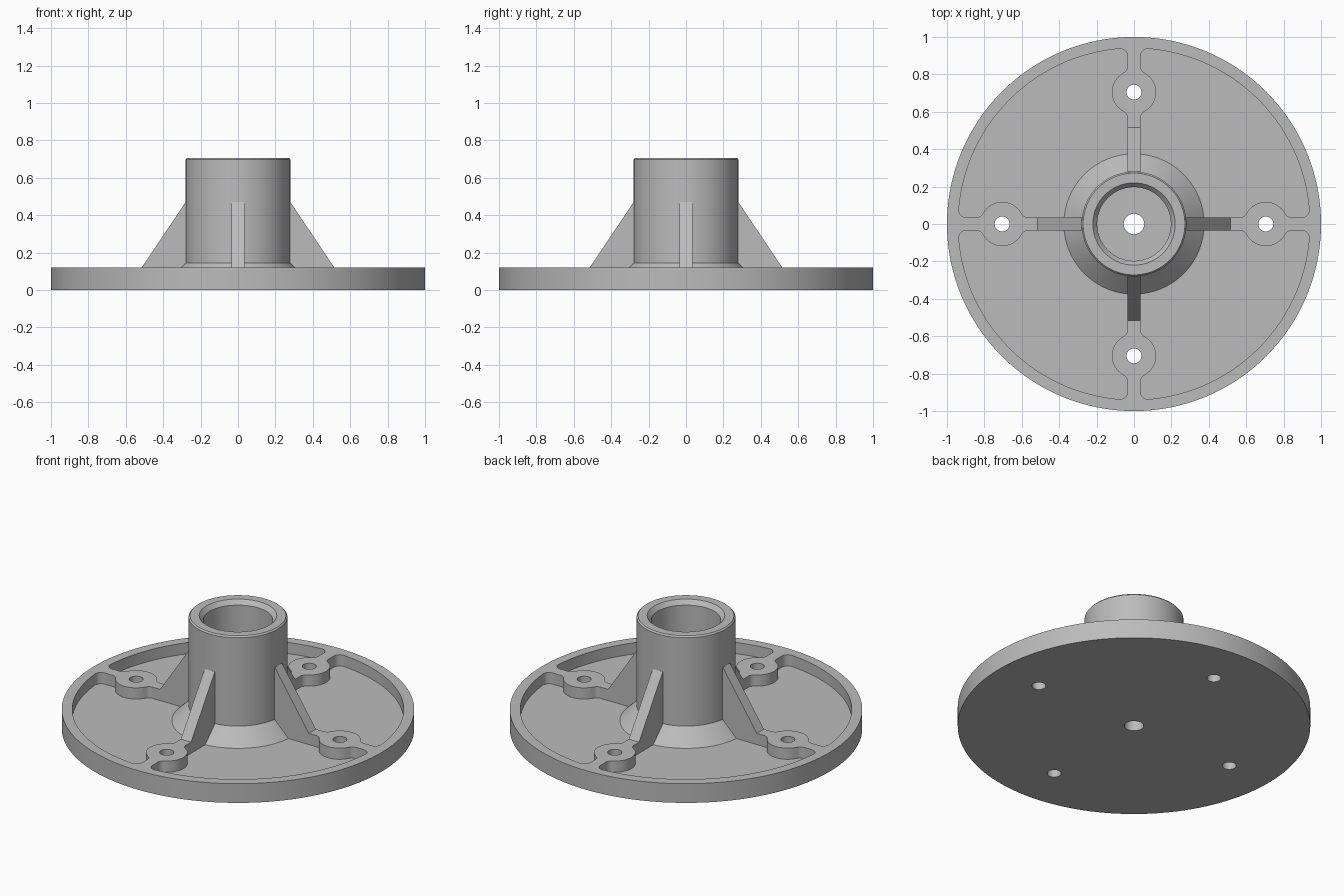
import bpy
import bmesh
from math import sin, cos, pi, atan2, asin, sqrt

cube = bpy.data.objects.get("Cube")
if cube:
    bpy.data.objects.remove(cube, do_unlink=True)

grey = bpy.data.materials.new("plain grey")
grey.use_nodes = True
colour = (0.5, 0.5, 0.5, 1)
grey.diffuse_color = colour
grey.node_tree.nodes["Principled BSDF"].inputs["Base Color"].default_value = colour

FLOOR, TOP = 0.05, 0.12        # pocket floor and flange top heights
HALF = 0.035                   # half width of spokes and ribs
CORE, RIM = 0.27, 0.94         # pocket inner and outer radii
BOSS_AT, BOSS_R = 0.705, 0.118
FILLET = 0.04
SEGMENTS = 128


def finish(name, bm):
    bmesh.ops.recalc_face_normals(bm, faces=bm.faces)
    mesh = bpy.data.meshes.new(name)
    bm.to_mesh(mesh)
    bm.free()
    mesh.materials.append(grey)
    obj = bpy.data.objects.new(name, mesh)
    bpy.context.collection.objects.link(obj)
    bpy.ops.object.select_all(action="DESELECT")
    obj.select_set(True)
    bpy.context.view_layer.objects.active = obj
    bpy.ops.object.shade_smooth_by_angle(angle=pi / 6)
    return obj


def arc(cx, cy, r, start, end, steps):
    angles = [start + (end - start) * i / steps for i in range(steps + 1)]
    return [(cx + r * cos(a), cy + r * sin(a)) for a in angles]


def circle(cx, cy, r, steps):
    return arc(cx, cy, r, 0, 2 * pi, steps)[:-1]


def turn(points, quarter):
    for _ in range(quarter):
        points = [(-y, x) for x, y in points]
    return points


def slab(name, loops, z0, z1):
    """Fill an outline with optional holes and extrude it upward."""
    bm = bmesh.new()
    edges = []
    for loop in loops:
        verts = [bm.verts.new((x, y, z0)) for x, y in loop]
        edges += [bm.edges.new((verts[i - 1], verts[i])) for i in range(len(verts))]
    bmesh.ops.triangle_fill(bm, edges=edges, use_beauty=True, normal=(0, 0, 1))
    new = bmesh.ops.extrude_face_region(bm, geom=bm.faces[:], use_keep_orig=True)["geom"]
    for v in new:
        if isinstance(v, bmesh.types.BMVert):
            v.co.z = z1
    return finish(name, bm)


# Pocket outline: one half with fillets, mirrored across the diagonal
lift = HALF + FILLET
dx = sqrt((BOSS_R + FILLET) ** 2 - lift ** 2)
bend = atan2(lift, dx)
corner_x = sqrt((RIM - FILLET) ** 2 - lift ** 2)
corner_a = atan2(lift, corner_x)
half = arc(0, 0, CORE, pi / 4, asin(HALF / CORE), 12)
half += arc(BOSS_AT - dx, lift, FILLET, -pi / 2, -bend, 7)
half += arc(BOSS_AT, 0, BOSS_R, pi - bend, bend, 16)[1:]
half += arc(BOSS_AT + dx, lift, FILLET, pi + bend, 1.5 * pi, 7)[1:]
half += arc(corner_x, lift, FILLET, -pi / 2, corner_a, 9)
half += arc(0, 0, RIM, corner_a, pi / 4, 16)[1:]
pocket = half + [(y, x) for x, y in reversed(half)][1:-1]
pockets = [turn(pocket, q) for q in range(4)]

# Flange with rim, spokes, bosses and through holes
holes = [circle(0, 0, 0.055, 32)]
holes += [turn(circle(BOSS_AT, 0, 0.04, 32), q) for q in range(4)]
slab("flange", [circle(0, 0, 1, SEGMENTS)] + pockets + holes, 0, TOP)

# Thin floor in each pocket
for q, outline in enumerate(pockets):
    slab(f"pocket_floor_{q + 1}", [outline], 0, FLOOR)

# Hollow hub with a flared foot and chamfered mouth
profile = [(0.375, FLOOR), (0.28, 0.145), (0.28, 0.698), (0.272, 0.707),
           (0.22, 0.707), (0.197, 0.68), (0.197, TOP)]
bm = bmesh.new()
rings = [[bm.verts.new((x, y, z)) for x, y in circle(0, 0, r, SEGMENTS)]
         for r, z in profile]
for low, high in zip(rings, rings[1:] + rings[:1]):
    for i in range(SEGMENTS):
        bm.faces.new((low[i - 1], low[i], high[i], high[i - 1]))
finish("hub", bm)

# Sloped ribs bracing the hub on each spoke
for q in range(4):
    bm = bmesh.new()
    side = [(0.24, TOP), (0.515, TOP), (0.28, 0.47), (0.24, 0.47)]
    ends = []
    for y in (-HALF, HALF):
        ends.append([bm.verts.new((*turn([(x, y)], q)[0], z)) for x, z in side])
        bm.faces.new(ends[-1])
    for i in range(4):
        bm.faces.new((ends[0][i - 1], ends[0][i], ends[1][i], ends[1][i - 1]))
    finish(f"rib_{q + 1}", bm)
